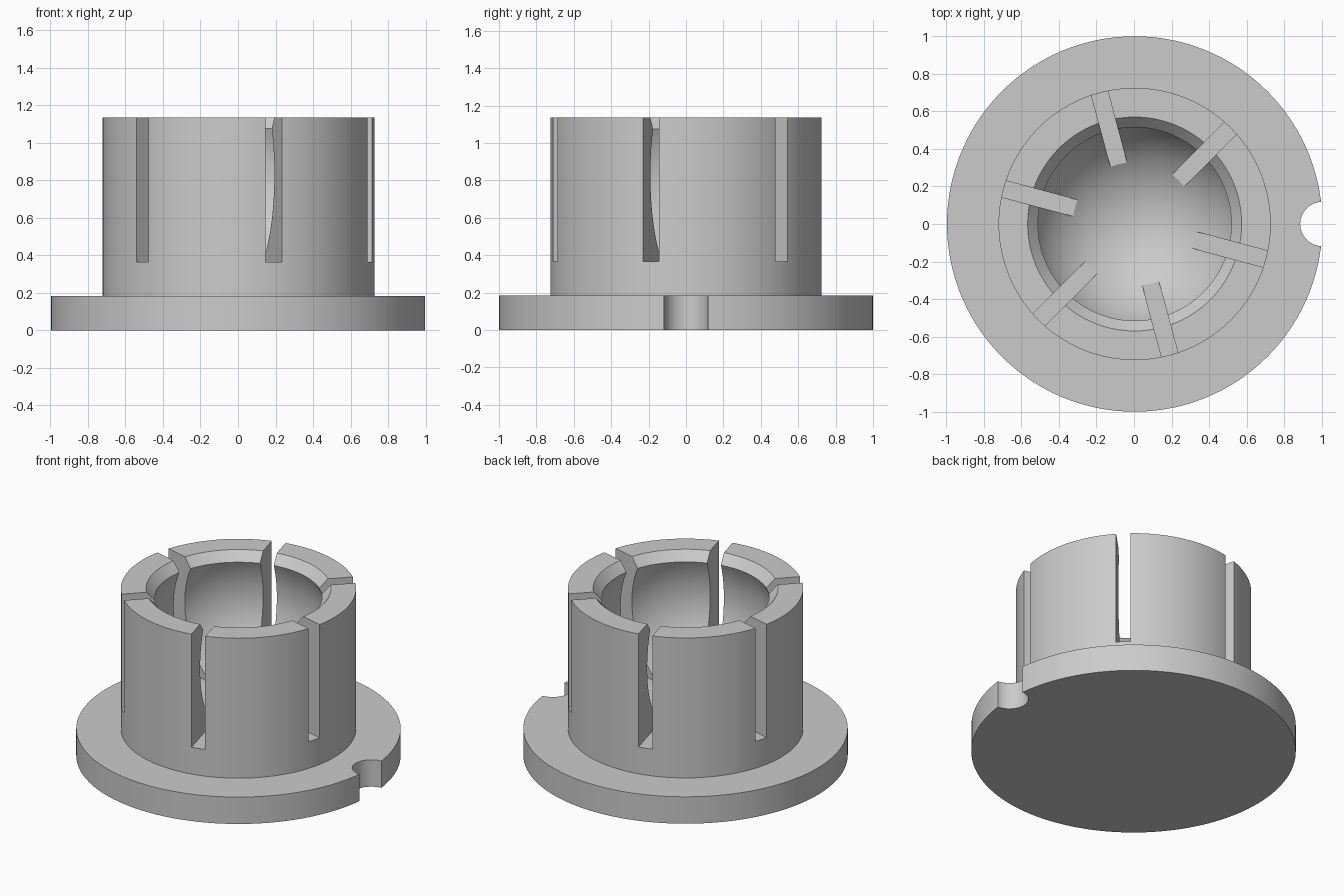
import bpy, bmesh
from math import sin, cos, pi, radians, asin, acos
from mathutils import Matrix, Vector

cube = bpy.data.objects.get("Cube")
if cube:
    bpy.data.objects.remove(cube, do_unlink=True)

SHIFT = 0.0035                      # notch makes the outline slightly lopsided
FLANGE_R, FLANGE_H = 1.0, 0.183
WALL_R, TOP = 0.725, 1.135
BALL_R, BALL_Z = 0.57, 0.83
NECK_R, MOUTH_R = 0.515, 0.57
SLOT_W, SLOT_Z = 0.09, 0.365

grey = bpy.data.materials.new("light_grey")
grey.use_nodes = True
grey.diffuse_color = (0.6, 0.6, 0.6, 1)
grey.node_tree.nodes["Principled BSDF"].inputs["Base Color"].default_value = (0.6, 0.6, 0.6, 1)


def make_object(name, bm):
    bmesh.ops.recalc_face_normals(bm, faces=bm.faces)
    mesh = bpy.data.meshes.new(name)
    bm.to_mesh(mesh)
    bm.free()
    mesh.materials.append(grey)
    obj = bpy.data.objects.new(name, mesh)
    bpy.context.collection.objects.link(obj)
    obj.location.x = SHIFT
    return obj


def lathe(name, profile, steps=144):
    bm = bmesh.new()
    verts = [bm.verts.new((r, 0, z)) for r, z in profile]
    edges = [bm.edges.new(pair) for pair in zip(verts, verts[1:])]
    bmesh.ops.spin(bm, geom=verts + edges, cent=(0, 0, 0), axis=(0, 0, 1),
                   angle=2 * pi, steps=steps, use_duplicate=False)
    bmesh.ops.remove_doubles(bm, verts=bm.verts, dist=1e-5)
    return make_object(name, bm)


def cut(obj, cutter):
    mod = obj.modifiers.new(cutter.name, "BOOLEAN")
    mod.operation = "DIFFERENCE"
    mod.solver = "EXACT"
    mod.object = cutter
    bpy.context.view_layer.objects.active = obj
    bpy.ops.object.modifier_apply(modifier=mod.name)
    bpy.data.objects.remove(cutter, do_unlink=True)


# Flange, wall, chamfered mouth and spherical cavity in one turned profile
profile = [(0, 0), (FLANGE_R, 0), (FLANGE_R, FLANGE_H), (WALL_R, FLANGE_H),
           (WALL_R, TOP), (MOUTH_R, TOP)]
neck_angle = pi - asin(NECK_R / BALL_R)
ARC = 32
for i in range(ARC + 1):
    a = neck_angle * (1 - i / ARC)
    profile.append((BALL_R * sin(a), BALL_Z - BALL_R * cos(a)))
socket = lathe("ball_socket", profile)

# Six radial slots between the fingers
bm = bmesh.new()
size = Vector((0.7, SLOT_W, 1.0))
for k in range(6):
    place = (Matrix.Rotation(radians(45 + 60 * k), 4, "Z")
             @ Matrix.Translation((0.55, 0, SLOT_Z + size.z / 2))
             @ Matrix.Diagonal(size.to_4d()))
    bmesh.ops.create_cube(bm, size=1, matrix=place)
cut(socket, make_object("slot_cutter", bm))

# Round notch in the flange edge
bm = bmesh.new()
bmesh.ops.create_cone(bm, cap_ends=True, segments=64, radius1=0.118, radius2=0.118,
                      depth=1, matrix=Matrix.Translation((FLANGE_R, 0, 0)))
cut(socket, make_object("notch_cutter", bm))

# Smooth curved walls, crisp corners
bpy.ops.object.select_all(action="DESELECT")
socket.select_set(True)
bpy.context.view_layer.objects.active = socket
bpy.ops.object.shade_smooth_by_angle(angle=radians(25))
